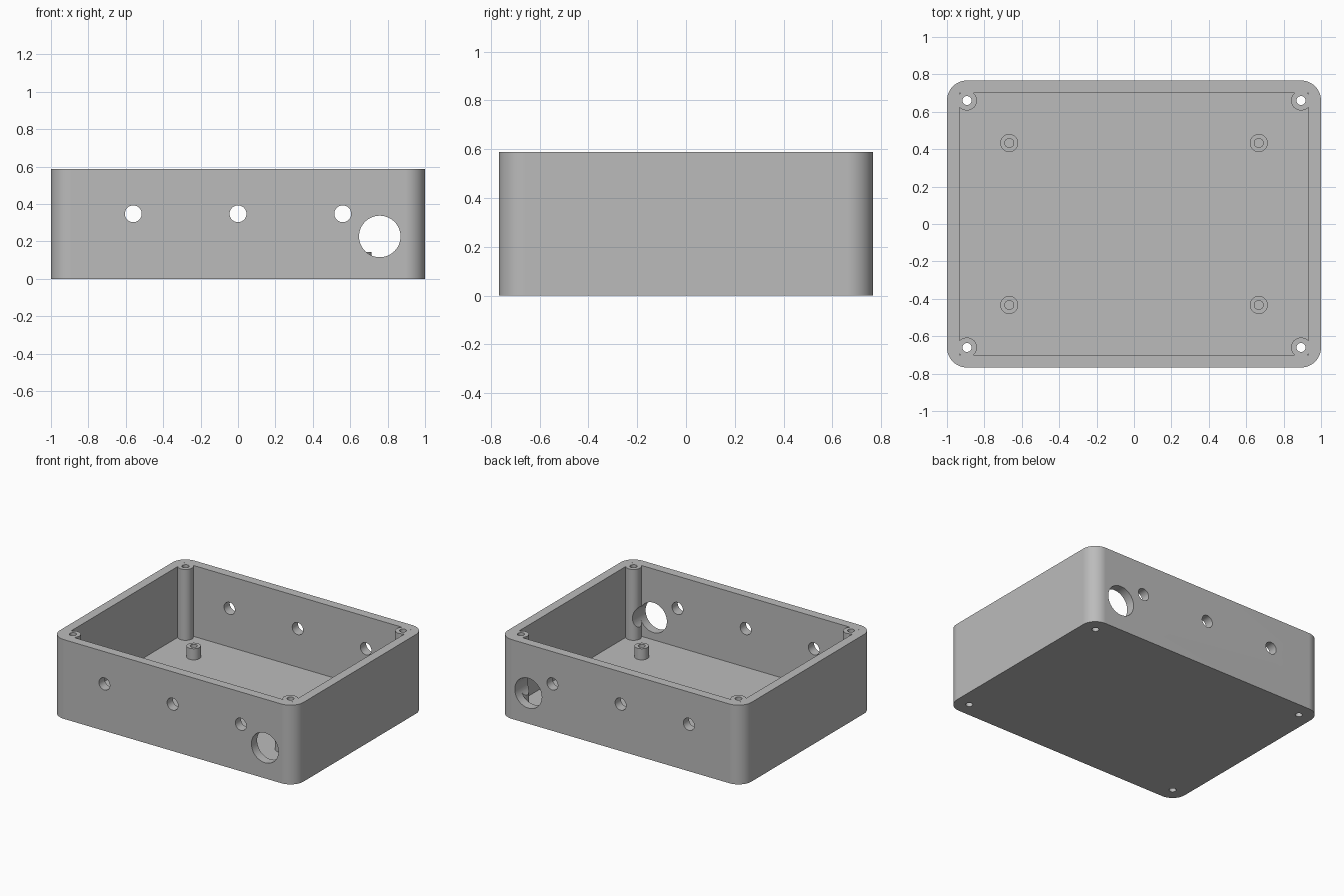
import bpy, bmesh, math
from mathutils import Matrix

if "Cube" in bpy.data.objects:
    bpy.data.objects.remove(bpy.data.objects["Cube"], do_unlink=True)

HX, HY, H = 1.0, 0.767, 0.588       # outer half sizes and height
WALL, FLOOR, ROUND = 0.067, 0.062, 0.107
SEG = 48

grey = bpy.data.materials.new("plain grey")
grey.use_nodes = True
colour = (0.5, 0.5, 0.5, 1)
grey.diffuse_color = colour
grey.node_tree.nodes["Principled BSDF"].inputs["Base Color"].default_value = colour


def finish(name, bm):
    bmesh.ops.recalc_face_normals(bm, faces=bm.faces)
    mesh = bpy.data.meshes.new(name)
    bm.to_mesh(mesh)
    bm.free()
    mesh.materials.append(grey)
    obj = bpy.data.objects.new(name, mesh)
    bpy.context.collection.objects.link(obj)
    return obj


def block(name, hx, hy, z0, z1, radius=0):
    bm = bmesh.new()
    bmesh.ops.create_cube(bm, size=1)
    bmesh.ops.scale(bm, vec=(2 * hx, 2 * hy, z1 - z0), verts=bm.verts)
    bmesh.ops.translate(bm, vec=(0, 0, (z0 + z1) / 2), verts=bm.verts)
    if radius:
        upright = [e for e in bm.edges
                   if abs(e.verts[0].co.z - e.verts[1].co.z) > 0.1]
        bmesh.ops.bevel(bm, geom=upright, offset=radius, segments=12,
                        profile=0.5, affect='EDGES')
    return finish(name, bm)


def rods(name, rod_list, length, axis='Z'):
    """Several solid cylinders in one mesh: (x, y, z, radius) centres."""
    bm = bmesh.new()
    turn = Matrix.Rotation(math.pi / 2, 4, 'X') if axis == 'Y' else Matrix()
    for x, y, z, r in rod_list:
        bmesh.ops.create_cone(bm, cap_ends=True, segments=SEG, radius1=r, radius2=r,
                              depth=length, matrix=Matrix.Translation((x, y, z)) @ turn)
    return finish(name, bm)


def cut(target, cutter):
    cutter.hide_render = True
    mod = target.modifiers.new("cut", 'BOOLEAN')
    mod.operation, mod.solver, mod.object = 'DIFFERENCE', 'EXACT', cutter
    bpy.context.view_layer.objects.active = target
    bpy.ops.object.modifier_apply(modifier=mod.name)
    bpy.data.objects.remove(cutter, do_unlink=True)


def smooth(obj):
    bpy.ops.object.select_all(action='DESELECT')
    obj.select_set(True)
    bpy.context.view_layer.objects.active = obj
    bpy.ops.object.shade_smooth_by_angle(angle=math.radians(30))
    obj.modifiers.new("even shading", 'WEIGHTED_NORMAL').keep_sharp = True


def corners(x, y):
    return [(sx * x, sy * y) for sx in (-1, 1) for sy in (-1, 1)]


# Hollow, leaving the four corner screw posts standing
posts = corners(HX - ROUND, HY - ROUND)
cavity = block("cavity", HX - WALL, HY - WALL, FLOOR, H + 0.1)
cut(cavity, rods("post_rods", [(x, y, H / 2, 0.053) for x, y in posts], 2))

# Enclosure body
body = block("enclosure_body", HX, HY, 0, H, ROUND)
cut(body, cavity)

# Screw holes running through the posts and floor
cut(body, rods("screw_holes", [(x, y, H / 2, 0.024) for x, y in posts], 2))

# Control holes and the large cable hole, through front and back
cut(body, rods("control_holes", [(x, 0, 0.348, 0.045) for x in (-0.56, 0, 0.56)], 3, 'Y'))
cut(body, rods("cable_hole", [(0.758, 0, 0.227, 0.111)], 3, 'Y'))
smooth(body)

# Board standoffs on the floor
for i, (x, y) in enumerate(corners(0.667, 0.433)):
    standoff = rods(f"standoff_{i + 1}", [(x, y, FLOOR + 0.04, 0.048)], 0.085)
    cut(standoff, rods("standoff_bore", [(x, y, FLOOR + 0.04, 0.024)], 0.5))
    smooth(standoff)
